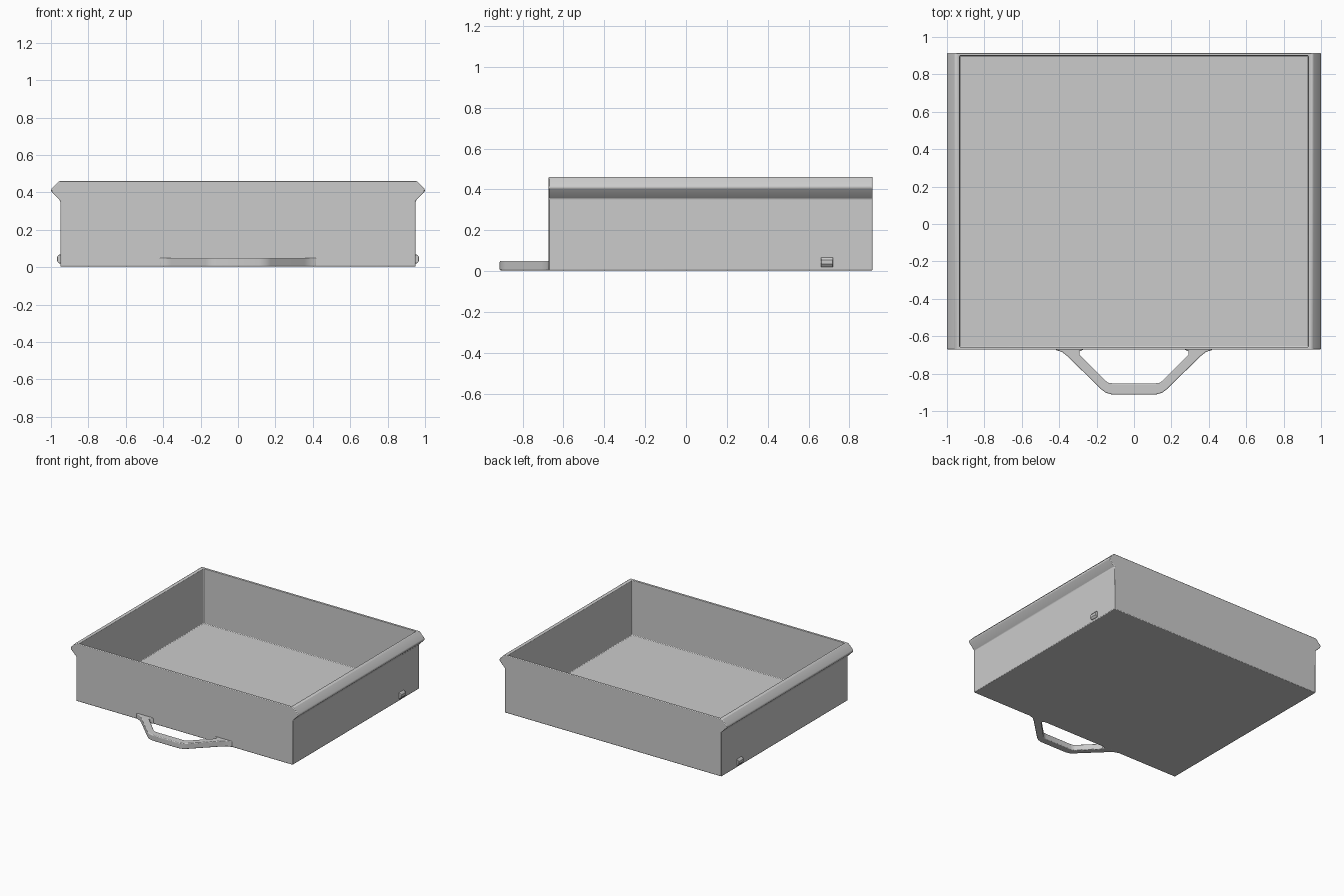
import bpy, bmesh, math
from mathutils import Vector

cube = bpy.data.objects.get("Cube")
if cube:
    bpy.data.objects.remove(cube, do_unlink=True)

grey = bpy.data.materials.new("plain grey")
grey.use_nodes = True
colour = (0.6, 0.6, 0.6, 1)
grey.diffuse_color = colour
grey.node_tree.nodes["Principled BSDF"].inputs["Base Color"].default_value = colour

BOTTOM, TOP = 0.004, 0.462
FRONT, BACK = -0.672, 0.914


def finish(name, bm, bevel, segments):
    """Turn a bmesh into a named object with softened edges."""
    bmesh.ops.recalc_face_normals(bm, faces=bm.faces)
    mesh = bpy.data.meshes.new(name)
    bm.to_mesh(mesh)
    bm.free()
    mesh.materials.append(grey)
    obj = bpy.data.objects.new(name, mesh)
    bpy.context.collection.objects.link(obj)
    mod = obj.modifiers.new("soft edges", "BEVEL")
    mod.width, mod.segments = bevel, segments
    mod.limit_method, mod.angle_limit = "ANGLE", math.radians(40)
    bpy.ops.object.select_all(action="DESELECT")
    obj.select_set(True)
    bpy.context.view_layer.objects.active = obj
    bpy.ops.object.shade_smooth_by_angle(angle=math.radians(35))
    return obj


def prism(points, offset):
    """Extrude a closed outline along an offset."""
    bm = bmesh.new()
    face = bm.faces.new([bm.verts.new(p) for p in points])
    moved = bmesh.ops.extrude_face_region(bm, geom=[face], use_keep_orig=True)["geom"]
    bmesh.ops.translate(bm, vec=offset,
                        verts=[v for v in moved if isinstance(v, bmesh.types.BMVert)])
    bmesh.ops.recalc_face_normals(bm, faces=bm.faces)
    return bm


# Drawer body with the slide rails along both upper sides
half = [(0.95, BOTTOM), (0.95, 0.355), (0.994, 0.399), (1.0, 0.41),
        (0.996, 0.42), (0.955, TOP)]
section = half + [(-x, z) for x, z in reversed(half)]
body = prism([(x, FRONT, z) for x, z in section], Vector((0, BACK - FRONT, 0)))

# Hollow tray, sunk from the top face
top = next(f for f in body.faces if f.normal.z > 0.99)
bmesh.ops.inset_individual(body, faces=[top], thickness=0.02)
for v in top.verts:
    v.co.x = math.copysign(0.932, v.co.x)
floor = bmesh.ops.extrude_face_region(body, geom=[top])["geom"]
bmesh.ops.delete(body, geom=[top], context="FACES_ONLY")
for v in floor:
    if isinstance(v, bmesh.types.BMVert):
        v.co.z = BOTTOM + 0.02
finish("drawer_body", body, 0.005, 2)

# Pull handle: a flat bent bar, rounded over
outer = [(0.42, FRONT - 0.001), (0.385, -0.684), (0.355, -0.708), (0.175, -0.884),
         (0.15, -0.903), (0.115, -0.912)]
inner = [(0.27, FRONT - 0.001), (0.292, -0.679), (0.29, -0.7), (0.15, -0.84),
         (0.137, -0.849), (0.115, -0.852)]
wall = FRONT + 0.01
outer.insert(0, (0.42, wall))
inner.insert(0, (0.27, wall))
outline = outer + [(-x, y) for x, y in reversed(outer)]
outline += [(-x, y) for x, y in inner] + inner[::-1]
handle = prism([(x, y, BOTTOM) for x, y in outline], Vector((0, 0, 0.046)))
finish("pull_handle", handle, 0.012, 3)

# Small stop nubs low on each side near the back
for name, side in (("left_stop", 1), ("right_stop", -1)):
    nub = [(0.94, 0.02), (0.957, 0.02), (0.968, 0.034), (0.968, 0.054),
           (0.957, 0.068), (0.94, 0.068)]
    bm = prism([(side * x, 0.66, z) for x, z in nub], Vector((0, 0.06, 0)))
    finish(name, bm, 0.003, 2)
